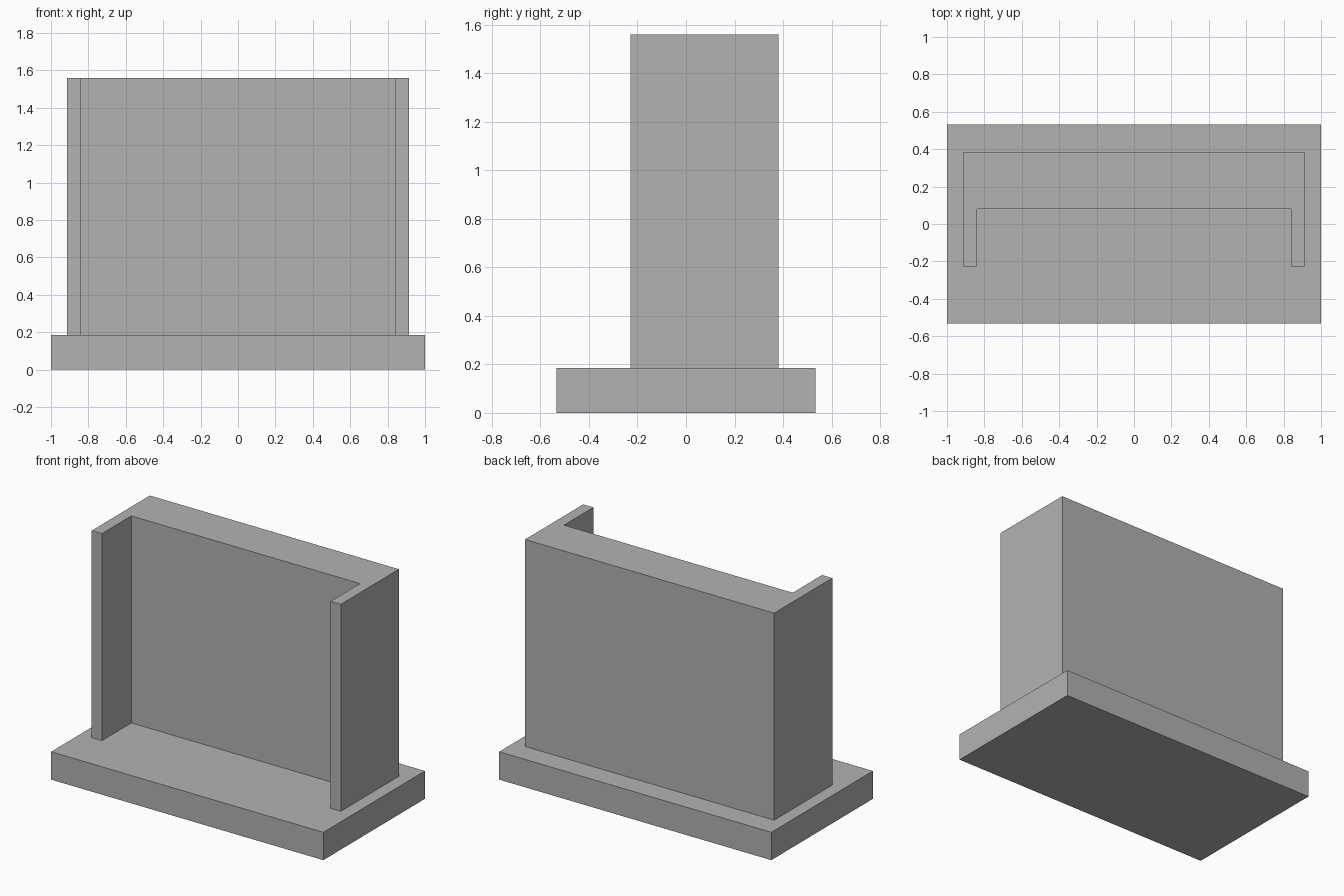
import bpy
import bmesh

cube = bpy.data.objects.get("Cube")
if cube:
    bpy.data.objects.remove(cube, do_unlink=True)

# Single plain grey
GREY = (0.448, 0.448, 0.448, 1.0)
grey = bpy.data.materials.new("plain_grey")
grey.use_nodes = True
grey.diffuse_color = GREY
shader = next(n for n in grey.node_tree.nodes if n.type == "BSDF_PRINCIPLED")
shader.inputs["Base Color"].default_value = GREY


def extrude_outline(name, outline, bottom, top):
    """Extrude a flat plan outline straight up into a solid part."""
    bm = bmesh.new()
    face = bm.faces.new([bm.verts.new((x, y, bottom)) for x, y in outline])
    extruded = bmesh.ops.extrude_face_region(bm, geom=[face], use_keep_orig=True)["geom"]
    for v in extruded:
        if isinstance(v, bmesh.types.BMVert):
            v.co.z = top
    bmesh.ops.recalc_face_normals(bm, faces=bm.faces)
    mesh = bpy.data.meshes.new(name)
    bm.to_mesh(mesh)
    bm.free()
    mesh.materials.append(grey)
    obj = bpy.data.objects.new(name, mesh)
    bpy.context.collection.objects.link(obj)
    return obj


def mirrored(half):
    """Complete a right-hand half outline across x = 0."""
    return half + [(-x, y) for x, y in reversed(half)]


BASE_TOP = 0.185
WALL_TOP = 1.56

# Base slab
extrude_outline("base_slab", mirrored([(1.0, -0.533), (1.0, 0.533)]), 0.0, BASE_TOP)

# Thick back wall with a thin wing reaching forward at each end
wall_half = [(0.84, 0.08), (0.84, -0.228), (0.915, -0.228), (0.915, 0.382)]
extrude_outline("wall_with_wings", mirrored(wall_half), BASE_TOP, WALL_TOP)
